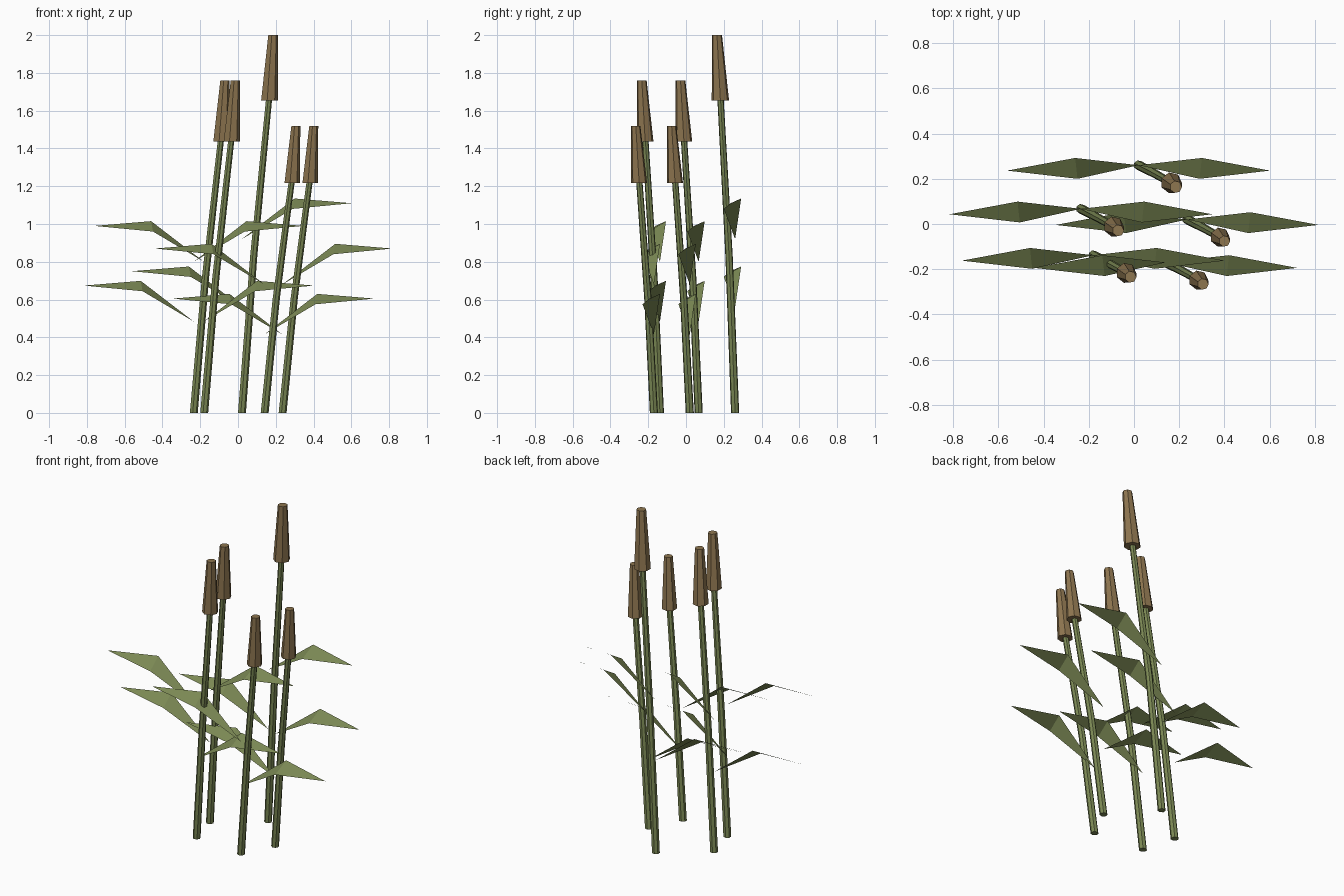
import bpy, math

if "Cube" in bpy.data.objects:
    bpy.data.objects.remove(bpy.data.objects["Cube"])


def material(name, color):
    m = bpy.data.materials.new(name)
    m.diffuse_color = (*color, 1)
    m.use_nodes = True
    m.node_tree.nodes["Principled BSDF"].inputs["Base Color"].default_value = m.diffuse_color
    return m


STEM = material("stem_green", (0.20, 0.25, 0.09))
LEAF = material("leaf_green", (0.20, 0.25, 0.09))
HEAD = material("seed_brown", (0.27, 0.18, 0.08))
SIDES = 7


def add_mesh(name, verts, faces, mat):
    me = bpy.data.meshes.new(name)
    me.from_pydata(verts, [], faces)
    me.materials.append(mat)
    ob = bpy.data.objects.new(name, me)
    bpy.context.collection.objects.link(ob)
    return ob


def tube(name, rings, mat):
    """Capped tube through level rings given as (x, y, z, radius)."""
    n = SIDES
    verts = [(x + r * math.cos(2 * math.pi * i / n), y + r * math.sin(2 * math.pi * i / n), z)
             for x, y, z, r in rings for i in range(n)]
    faces = [(k * n + i, k * n + (i + 1) % n, (k + 1) * n + (i + 1) % n, (k + 1) * n + i)
             for k in range(len(rings) - 1) for i in range(n)]
    last = (len(rings) - 1) * n
    faces += [tuple(reversed(range(n))), tuple(range(last, last + n))]
    add_mesh(name, verts, faces, mat)


def leaf(name, x, y, tip_z, side):
    """Bent blade: a rising root triangle and a level tip triangle."""
    verts = [(x, y, tip_z - 0.19),
             (x + side * 0.27, y - 0.06, tip_z - 0.03),
             (x + side * 0.28, y + 0.032, tip_z + 0.025),
             (x + side * 0.581, y - 0.024, tip_z)]
    faces = [(0, 1, 2), (1, 3, 2)]
    if side < 0:
        faces = [f[::-1] for f in faces]
    add_mesh(name, verts, faces, LEAF)


# base x, base y, head bottom z, head top z, head radius, left and right leaf tip z
REEDS = [
    (0.02, 0.26, 1.655, 2.00, 0.047, 0.75, 1.11),
    (-0.235, 0.067, 1.437, 1.76, 0.045, 0.674, 0.99),
    (-0.18, -0.138, 1.437, 1.76, 0.045, 0.99, 0.674),
    (0.14, -0.17, 1.217, 1.52, 0.043, 0.87, 0.605),
    (0.235, 0.02, 1.217, 1.52, 0.043, 0.605, 0.87),
]

for i, (x, y, z1, z2, r, left_z, right_z) in enumerate(REEDS, 1):
    hx, hy = x + 0.145, y - 0.078
    # leaning stem, slightly curved
    tube(f"stem_{i}", [(x, y, 0, 0.022), (x + 0.062, y - 0.032, z1 / 2, 0.02),
                       (hx, hy, z1 + 0.02, 0.017)], STEM)
    # tapered seed head
    tube(f"seed_head_{i}", [(hx, hy, z1, r), (hx + 0.02, hy - 0.018, z2, r * 0.58)], HEAD)
    # one leaf to each side
    leaf(f"left_leaf_{i}", x, y, left_z, -1)
    leaf(f"right_leaf_{i}", x, y, right_z, 1)
